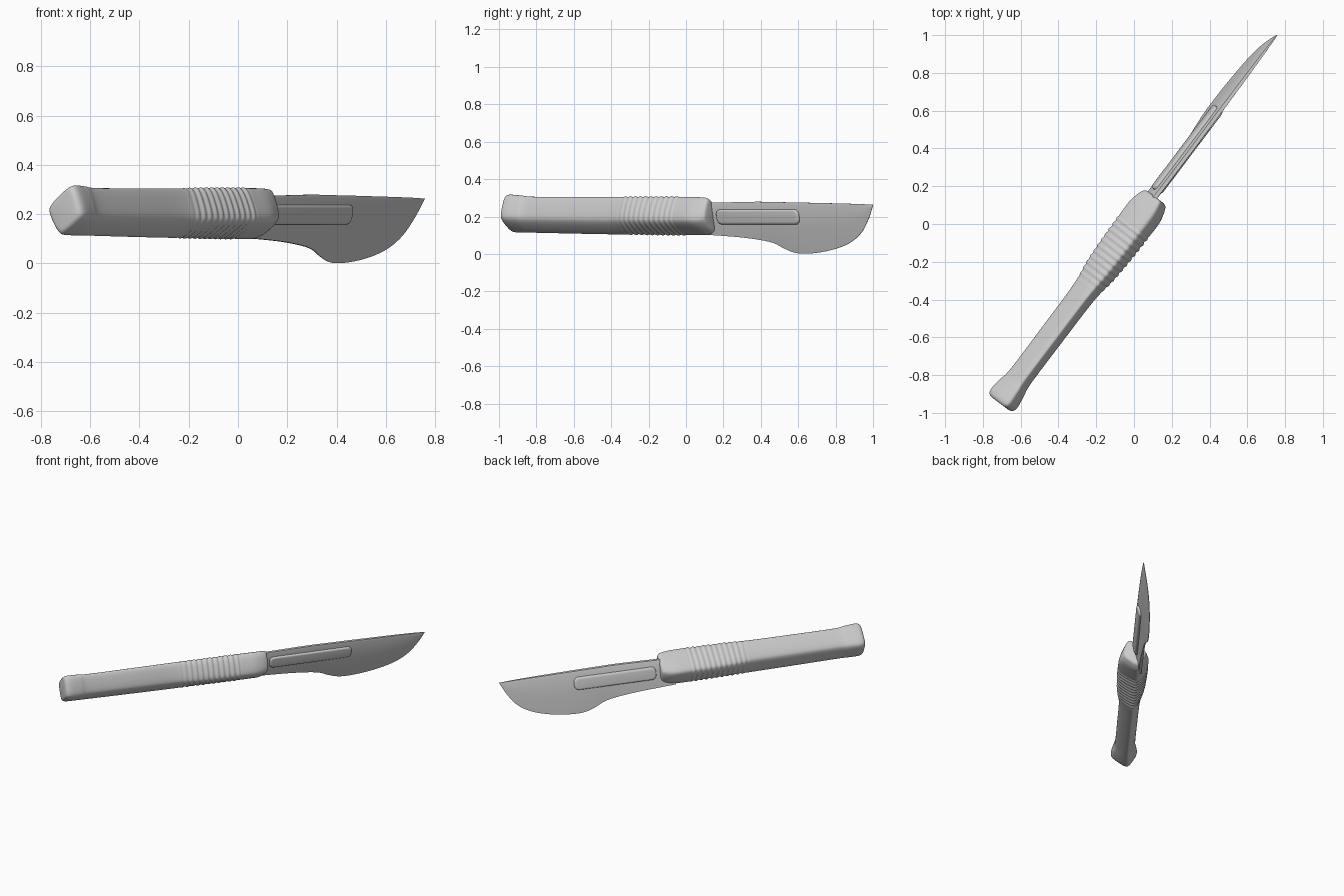
import bpy, math

if "Cube" in bpy.data.objects:
    bpy.data.objects.remove(bpy.data.objects["Cube"])

ANGLE = math.radians(53.0)   # heading of the knife in plan
C, S = math.cos(ANGLE), math.sin(ANGLE)
LEAN = 0.23                  # sideways lean of the blade plane


def place(s, t, z):
    """Along-axis s, sideways t, height z -> world."""
    return (s * C - t * S, s * S + t * C, z)


def spline(pts, n):
    """Catmull-Rom through tuples, n samples per span."""
    out = []
    for i in range(len(pts) - 1):
        p0, p1 = pts[max(i - 1, 0)], pts[i]
        p2, p3 = pts[i + 1], pts[min(i + 2, len(pts) - 1)]
        for k in range(n):
            u = k / n
            out.append(tuple(
                0.5 * (2 * b + (c - a) * u + (2 * a - 5 * b + 4 * c - d) * u * u
                       + (3 * b - a - 3 * c + d) * u ** 3)
                for a, b, c, d in zip(p0, p1, p2, p3)))
    return out + [pts[-1]]


def soften(poly, cuts):
    """Round polygon corners by corner cutting."""
    for f in cuts:
        new = []
        for i, a in enumerate(poly):
            b = poly[(i + 1) % len(poly)]
            for g in (f, 1 - f):
                new.append(tuple(x + (y - x) * g for x, y in zip(a, b)))
        poly = new
    return poly


def loft(name, rings, angle):
    """Skin closed rings of (s, t, z) points and cap both ends."""
    n = len(rings[0])
    verts = [place(*p) for r in rings for p in r]
    faces = [(i * n + j, i * n + (j + 1) % n, (i + 1) * n + (j + 1) % n, (i + 1) * n + j)
             for i in range(len(rings) - 1) for j in range(n)]
    faces += [tuple(range(n))[::-1], tuple(range(len(verts) - n, len(verts)))]
    me = bpy.data.meshes.new(name)
    me.from_pydata(verts, [], faces)
    ob = bpy.data.objects.new(name, me)
    bpy.context.collection.objects.link(ob)
    bpy.context.view_layer.objects.active = ob
    ob.select_set(True)
    bpy.ops.object.mode_set(mode='EDIT')
    bpy.ops.mesh.select_all(action='SELECT')
    bpy.ops.mesh.normals_make_consistent(inside=False)
    bpy.ops.object.mode_set(mode='OBJECT')
    bpy.ops.object.shade_smooth_by_angle(angle=math.radians(angle))
    ob.select_set(False)
    return ob


# Handle: leaning four-sided section (s, half width, top, bottom)
stations = [
    (-1.186, .052, .285, .155), (-1.182, .070, .304, .132), (-1.168, .083, .317, .119),
    (-1.14, .086, .320, .115), (-1.08, .078, .316, .114), (-1.0, .067, .309, .113),
    (-.72, .067, .308, .108), (-.45, .070, .308, .104), (-.3, .088, .309, .103),
    (-.15, .096, .309, .101), (0, .099, .309, .100), (.08, .099, .308, .100),
    (.13, .090, .306, .101), (.165, .077, .302, .112), (.178, .066, .292, .125),
    (.182, .050, .275, .145)]
rings = []
for s, w, top, bot in spline(stations, 30):
    # grip ribs
    k = 1 / 0.87
    if -.42 < s < .0:
        fade = min(1, (s + .42) / .06, -s / .03)
        k *= 1 + .03 * fade * math.sin((s + .42) / .42 * 12 * math.tau)
    h, mid = top - bot, (top + bot) / 2
    quad = [(w, .03 * h), (-.45 * w, .5 * h), (-w, -.12 * h), (.25 * w, -.5 * h)]
    rings.append([(s, t * k - .005, mid + z * k) for t, z in soften(quad, (.15, .25, .25))])
loft("handle", rings, 50)

# Blade: outline (s, spine z, edge z, half thickness, edge half thickness)
outline = [
    (.08, .274, .104, .014, .010), (.20, .274, .098, .014, .010), (.35, .277, .088, .014, .008),
    (.48, .279, .073, .014, .005), (.56, .278, .056, .014, .003), (.62, .277, .029, .014, .002),
    (.68, .276, .008, .014, .0015), (.75, .275, .001, .014, .0015), (.86, .273, .009, .013, .0015),
    (.97, .271, .029, .012, .0015), (1.07, .269, .062, .010, .0015), (1.15, .267, .113, .008, .0015),
    (1.21, .265, .185, .005, .0015), (1.253, .263, .259, .002, .001)]


def lean(s, w, z):
    return (s, w + LEAN * (.26 - z) - .002, z)


rings = []
for s, top, bot, h, e in spline(outline, 8):
    m = bot + .5 * (top - bot)
    rings.append([lean(s, *p) for p in (
        (-h * .7, top), (h * .7, top), (h, top - .06 * (top - bot)), (h, m),
        (e, bot), (-e, bot), (-h, m), (-h, top - .06 * (top - bot)))])
loft("blade", rings, 35)

# Raised mounting bar, showing on both faces of the blade
rings = []
for w, inset in ((-.028, .014), (-.027, .007), (-.023, .002), (-.017, 0),
                 (.017, 0), (.023, .002), (.027, .007), (.028, .014)):
    ring = []
    for cs, cz, a0 in ((.73, .208, 0), (.24, .208, 90), (.24, .187, 180), (.73, .187, 270)):
        for i in range(9):
            a = math.radians(a0 + i * 11.25)
            r = .030 - inset
            ring.append(lean(cs + r * math.cos(a), w, cz + r * math.sin(a)))
    rings.append(ring)
loft("mounting_bar", rings, 50)
